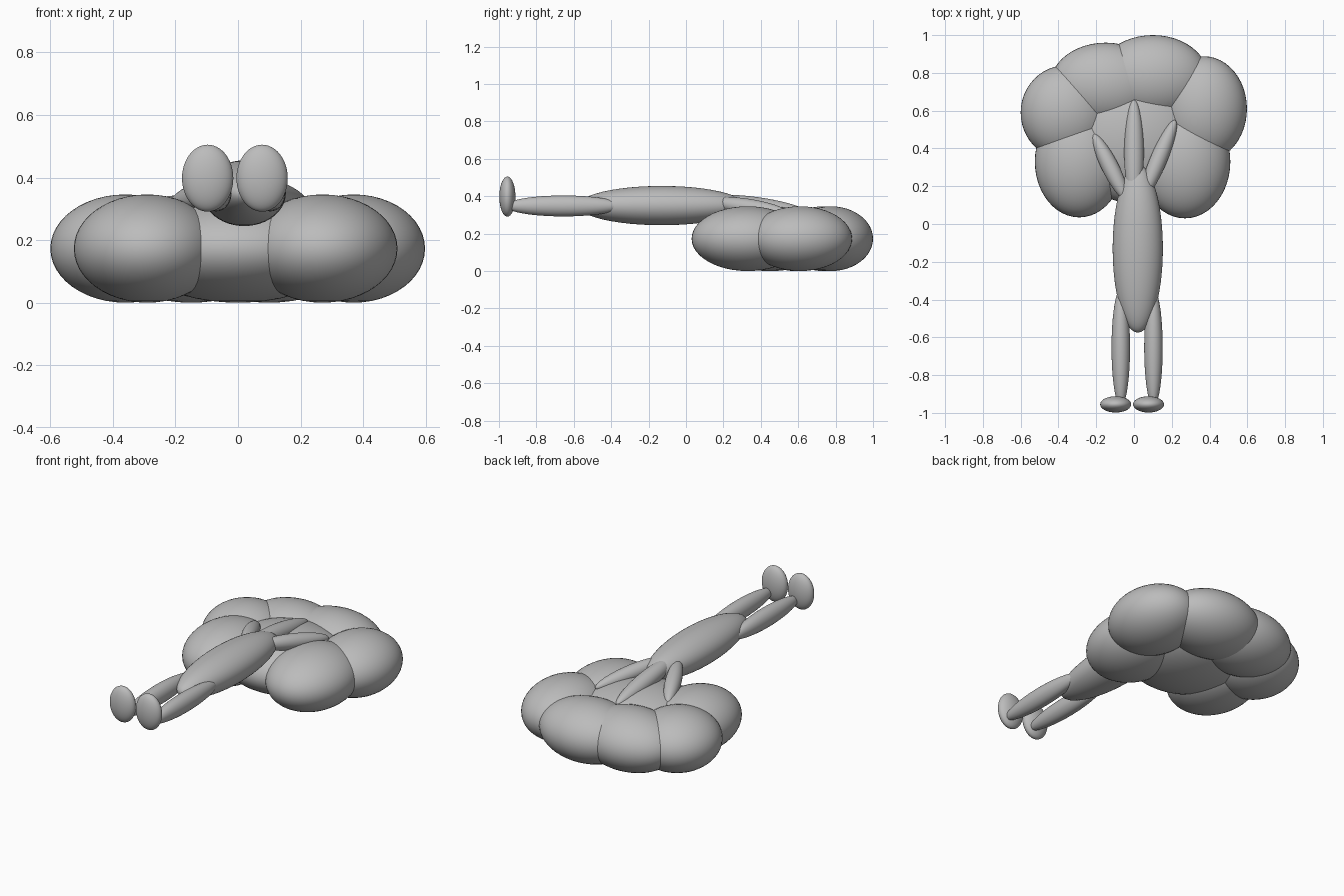
import bpy
from mathutils import Vector

cube = bpy.data.objects.get("Cube")
if cube:
    bpy.data.objects.remove(cube, do_unlink=True)

# Single plain grey
grey = bpy.data.materials.new("plain_grey")
grey.use_nodes = True
colour = (0.5, 0.5, 0.5, 1)
grey.diffuse_color = colour
grey.node_tree.nodes["Principled BSDF"].inputs["Base Color"].default_value = colour


def ellipsoid(name, centre, radii, axis=(0, 1, 0)):
    """Smooth ellipsoid whose local y axis points along the given axis."""
    bpy.ops.mesh.primitive_uv_sphere_add(segments=48, ring_count=24, location=centre)
    ob = bpy.context.object
    ob.name = name
    ob.scale = radii
    ob.rotation_euler = Vector(axis).to_track_quat('Y', 'Z').to_euler()
    ob.data.materials.append(grey)
    bpy.ops.object.shade_smooth()
    return ob


# Ring of puffy lobes around a central pad: x, y, x radius, y radius
LOBE_Z = 0.173
lobes = {
    "front_left_lobe": (0.27, 0.33, 0.24, 0.30),
    "front_right_lobe": (-0.29, 0.33, 0.235, 0.295),
    "side_left_lobe": (0.37, 0.61, 0.228, 0.278),
    "side_right_lobe": (-0.36, 0.59, 0.24, 0.25),
    "back_left_lobe": (0.10, 0.775, 0.295, 0.225),
    "back_right_lobe": (-0.15, 0.735, 0.295, 0.225),
    "central_pad": (0, 0.45, 0.35, 0.34),
}
for name, (x, y, rx, ry) in lobes.items():
    ellipsoid(name, (x, y, LOBE_Z), (rx, ry, LOBE_Z))

# Long body resting on the pad
ellipsoid("body", (0.02, -0.13, 0.35), (0.133, 0.445, 0.105))

# Three slender prongs spreading from the body and sinking into the pad
ellipsoid("middle_prong", (0, 0.38, 0.345), (0.052, 0.28, 0.05), (0, 1, -0.14))
ellipsoid("left_prong", (0.13, 0.34, 0.34), (0.045, 0.23, 0.045), (0.42, 1, -0.16))
ellipsoid("right_prong", (-0.125, 0.30, 0.34), (0.045, 0.20, 0.045), (-0.5, 1, -0.2))

# Legs with upright oval feet
for side, leg_x, foot_x in (("left", 0.103, 0.077), ("right", -0.07, -0.097)):
    ellipsoid(side + "_leg", (leg_x, -0.655, 0.348), (0.049, 0.31, 0.056))
    ellipsoid(side + "_foot", (foot_x, -0.955, 0.398), (0.082, 0.043, 0.107))
